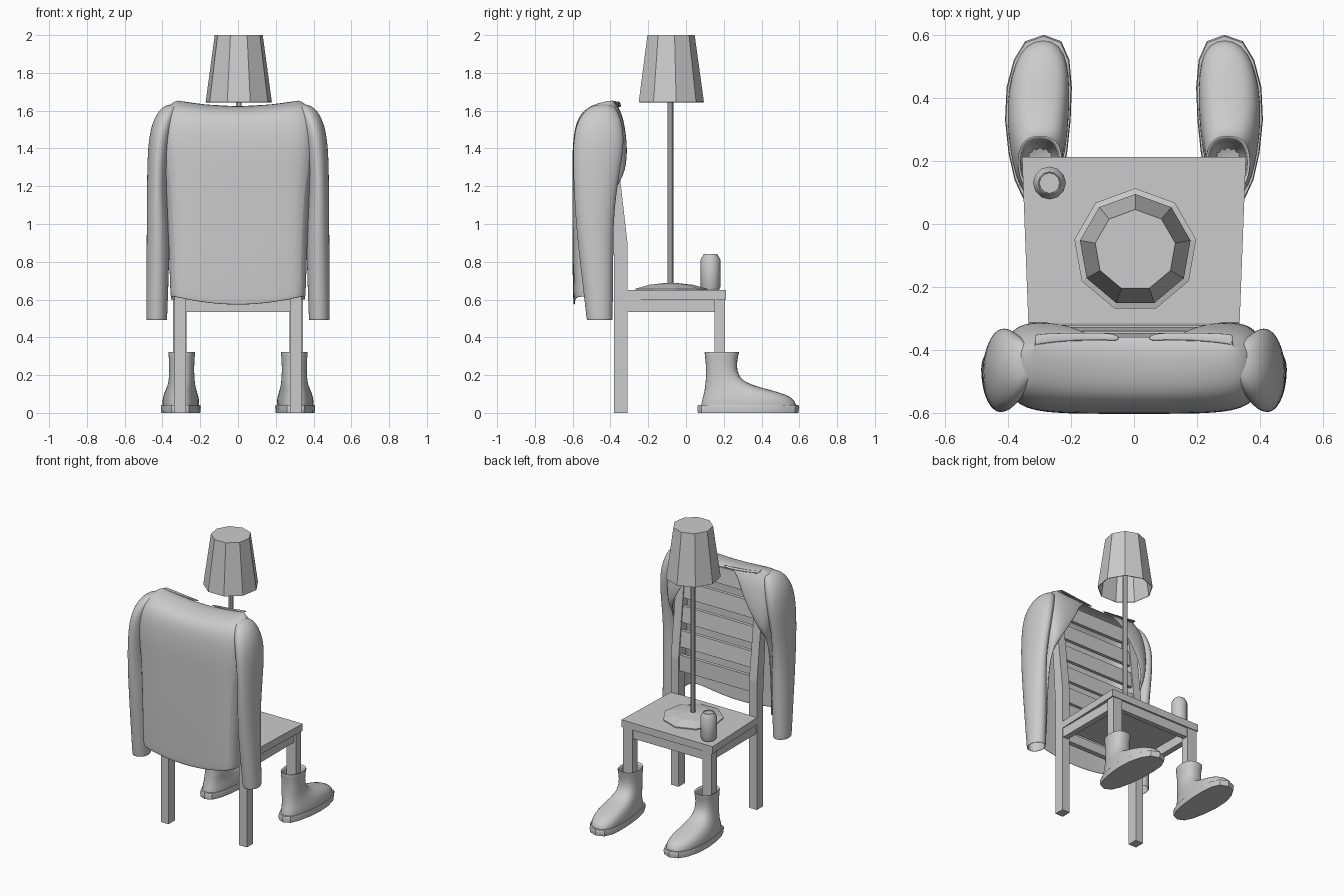
import bpy
from math import sin, cos, pi, atan2

if "Cube" in bpy.data.objects:
    bpy.data.objects.remove(bpy.data.objects["Cube"])


def make(name, verts, faces, smooth=None, subsurf=0, thick=0):
    me = bpy.data.meshes.new(name)
    me.from_pydata(verts, [], faces)
    me.update()
    ob = bpy.data.objects.new(name, me)
    bpy.context.collection.objects.link(ob)
    if thick:
        m = ob.modifiers.new("thickness", 'SOLIDIFY')
        m.thickness = thick
        m.offset = -1
    if subsurf:
        m = ob.modifiers.new("smooth", 'SUBSURF')
        m.levels = m.render_levels = subsurf
    if smooth:
        bpy.ops.object.select_all(action='DESELECT')
        ob.select_set(True)
        bpy.context.view_layer.objects.active = ob
        bpy.ops.object.shade_smooth_by_angle(angle=smooth)
    return ob


def loft(name, rings, closed=True, cap0=False, cap1=False, flip=False, **kw):
    """Skin a stack of equal-length point rings."""
    n = len(rings[0])
    verts = [p for r in rings for p in r]
    faces = []
    for i in range(len(rings) - 1):
        for j in range(n if closed else n - 1):
            k = (j + 1) % n
            faces.append((i * n + j, i * n + k, (i + 1) * n + k, (i + 1) * n + j))
    if cap0:
        faces.append(tuple(reversed(range(n))))
    if cap1:
        faces.append(tuple(range(len(verts) - n, len(verts))))
    if flip:
        faces = [f[::-1] for f in faces]
    return make(name, verts, faces, **kw)


def lathe(name, x, y, profile, sides, cap0=True, cap1=True, **kw):
    rings = [[(x + r * cos(pi / 2 + 2 * pi * j / sides),
               y + r * sin(pi / 2 + 2 * pi * j / sides), z) for j in range(sides)]
             for r, z in profile]
    return loft(name, rings, cap0=cap0, cap1=cap1, **kw)


def box(name, x0, x1, y0, y1, z0, z1):
    rings = [[(x0, y0, z), (x1, y0, z), (x1, y1, z), (x0, y1, z)] for z in (z0, z1)]
    return loft(name, rings, cap0=True, cap1=True)


def ellipse(cx, cy, rx, ry, z, n=12):
    return [(cx + rx * cos(2 * pi * j / n), cy + ry * sin(2 * pi * j / n), z) for j in range(n)]


# Chair seat, tapering toward the backrest
loft("seat", [[(-.335, -.315, z), (.335, -.315, z), (.355, .212, z), (-.355, .212, z)]
              for z in (.6, .65)], cap0=True, cap1=True)

# Aprons under the seat
box("leg_side_apron", -.3, .3, .165, .2, .535, .6)
box("backrest_side_apron", -.28, .28, -.36, -.325, .535, .6)

POST = [(-.38, 0), (-.31, 0), (-.31, .9), (-.39, 1.6), (-.43, 1.6), (-.38, .8)]
for side, s in (("left", -1), ("right", 1)):
    # Rear post, leaning above the seat
    xs = sorted((s * .275, s * .335))
    loft(side + "_back_post", [[(x, y, z) for y, z in POST] for x in xs], cap0=True, cap1=True)
    box(side + "_front_leg", *sorted((s * .272, s * .345)), .15, .207, .03, .6)
    box(side + "_side_apron", *sorted((s * .29, s * .33)), -.315, .16, .535, .6)

# Horizontal backrest slats
for i in range(5):
    z = .87 + .165 * i
    y0 = -.33 - max(0, z - .055 - .9) * .114
    y1 = -.33 - max(0, z + .055 - .9) * .114
    loft("back_slat", [[(-.28, y - .012, h), (.28, y - .012, h), (.28, y + .012, h), (-.28, y + .012, h)]
                       for y, h in ((y0, z - .055), (y1, z + .055))], cap0=True, cap1=True)

# Nine-sided floor-style lamp standing on the seat
LX, LY = .004, -.083
lathe("lamp_base", LX, LY, [(.196, .65), (.196, .657), (.12, .678), (.03, .688)], 9)
lathe("lamp_pole", LX, LY, [(.016, .68), (.016, 1.98)], 9)
lathe("lamp_shade", LX, LY, [(.178, 1.645), (.129, 2.0)], 9, cap0=False, thick=.004)

# Drinks can
lathe("can", -.268, .13, [(.044, .65), (.052, .665), (.052, .812), (.036, .84), (.033, .84), (.032, .834)],
      12, smooth=.6)

# Boots: sole slab and lofted upper; rows are z, heel y, toe y, half width, centre x
SOLE = [(0, .063, .595, .107, .305), (.03, .06, .6, .11, .305), (.042, .065, .595, .107, .305)]
UPPER = [(.03, .072, .59, .103, .305), (.065, .078, .585, .104, .305), (.095, .088, .545, .098, .304),
         (.122, .094, .45, .09, .302), (.15, .1, .335, .082, .299), (.19, .104, .28, .077, .298),
         (.25, .105, .268, .076, .298), (.31, .097, .28, .081, .298), (.325, .095, .285, .083, .298),
         (.325, .107, .273, .072, .298), (.24, .117, .256, .064, .298), (.12, .117, .256, .06, .298)]


def boot_ring(s, row, n=16):
    z, y0, y1, w, cx = row
    pts = []
    for j in range(n):
        a = 2 * pi * j / n
        y = (y0 + y1) / 2 - (y1 - y0) / 2 * cos(a)
        t = (y - .07) / .52
        sx = abs(sin(a)) ** .7 * (1 if sin(a) >= 0 else -1)
        # the toe turns slightly inward
        lean = -.018 * max(0, t - .6) / .4
        pts.append((s * (cx + lean + sx * w * (.82 + .2 * min(t, .8) / .8)), y, z))
    return pts


for side, s in (("left", -1), ("right", 1)):
    loft(side + "_boot_sole", [boot_ring(s, r) for r in SOLE], cap0=True, cap1=True,
         flip=s > 0, smooth=.6)
    loft(side + "_boot_upper", [boot_ring(s, r) for r in UPPER], cap1=True,
         flip=s > 0, subsurf=1, smooth=.9)

# Sweater body hung on the backrest, open toward the seat
# rows: z, half width, outer y, inner edge y, inner edge x, sag at the centre
BODY = [(.615, .362, -.595, -.45, .345, .045), (.64, .364, -.598, -.45, .346, .04),
        (.9, .372, -.602, -.43, .355, 0), (1.18, .388, -.602, -.39, .365, 0),
        (1.25, .405, -.602, -.325, .345, 0), (1.38, .42, -.602, -.308, .275, 0),
        (1.5, .425, -.592, -.32, .2, .005), (1.58, .405, -.57, -.335, .165, .015),
        (1.63, .37, -.525, -.355, .12, .025), (1.655, .335, -.45, -.365, .08, .033),
        (1.66, .315, -.395, -.375, .04, .036)]
rings = []
for z, w, yb, yf, xf, sag in BODY:
    ym = (yb + yf) / 2
    half = [(w * .35, yb), (w * .7, yb + .003), (w * .93, yb + (ym - yb) * .2), (w, ym),
            (w - .012, yf - (yf - ym) * .25), ((w + xf) / 2, yf), (xf, yf)]
    line = [(-x, y) for x, y in reversed(half)] + [(0, yb)] + half
    rings.append([(x, y, z - sag * max(0, 1 - (x / .34) ** 2)) for x, y in line])
# collar strip turned down over the top slat
rings.append([(x, max(y, -.385) + .03, z - .012) for x, y, z in rings[-1]])
loft("sweater_body", rings, closed=False, subsurf=2, thick=.008, smooth=1.0)

# Sleeves hanging at both sides: z, centre x, centre y, radius x, radius y
SLEEVE = [(.49, .43, -.457, .056, .069), (.51, .43, -.458, .056, .07), (.8, .424, -.473, .062, .09),
          (1.0, .424, -.484, .06, .1), (1.2, .43, -.48, .053, .116), (1.4, .42, -.463, .06, .138),
          (1.52, .4, -.46, .062, .128), (1.6, .37, -.45, .055, .09), (1.635, .345, -.44, .03, .045)]
for side, s in (("left", -1), ("right", 1)):
    loft(side + "_sleeve", [ellipse(s * x, y, rx * 1.02, ry * 1.03, z) for z, x, y, rx, ry in SLEEVE],
         cap1=True, subsurf=2, thick=.008, smooth=1.0)
